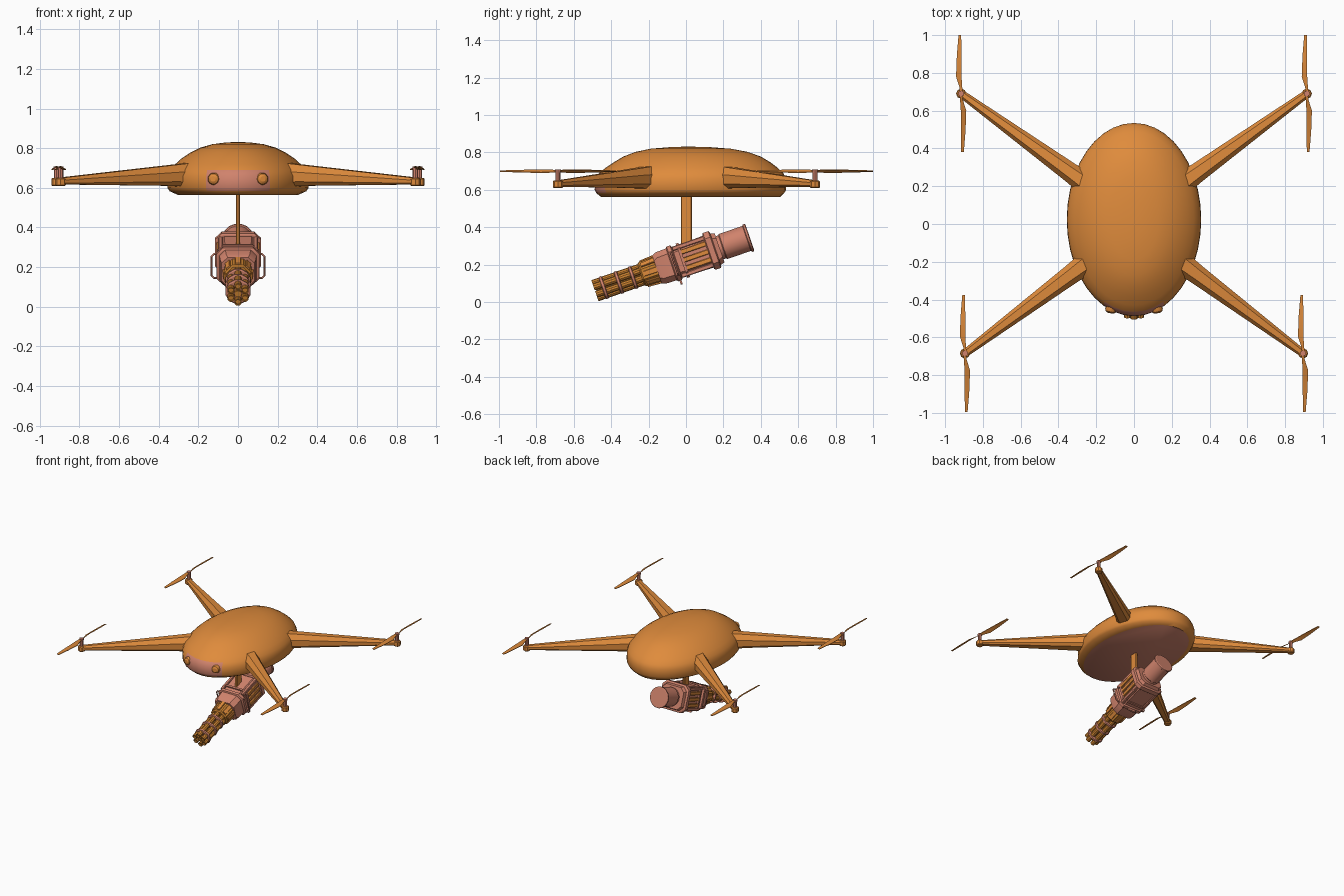
import bpy, bmesh, math
from mathutils import Vector, Matrix

if "Cube" in bpy.data.objects:
    bpy.data.objects.remove(bpy.data.objects["Cube"])

def material(name, rgb):
    m = bpy.data.materials.new(name)
    m.diffuse_color = (*rgb, 1)
    m.use_nodes = True
    m.node_tree.nodes["Principled BSDF"].inputs["Base Color"].default_value = m.diffuse_color
    return m

ORANGE = material("orange", (0.74, 0.26, 0.045))
PINK = material("dusty_pink", (0.63, 0.225, 0.15))
OCHRE = material("ochre", (0.62, 0.23, 0.03))

def loft(name, rings, mats, matrix=Matrix(), rule=None, smooth=30):
    """Skin closed rings of points, cap both ends."""
    bm = bmesh.new()
    vs = [[bm.verts.new(matrix @ Vector(p)) for p in r] for r in rings]
    n = len(vs[0])
    for a, b in zip(vs, vs[1:]):
        for i in range(n):
            j = (i + 1) % n
            bm.faces.new((a[i], a[j], b[j], b[i]))
    bm.faces.new(vs[0][::-1])
    bm.faces.new(vs[-1])
    bmesh.ops.recalc_face_normals(bm, faces=bm.faces)
    if rule:
        for f in bm.faces:
            f.material_index = rule(f)
    me = bpy.data.meshes.new(name)
    bm.to_mesh(me)
    bm.free()
    for m in mats:
        me.materials.append(m)
    ob = bpy.data.objects.new(name, me)
    bpy.context.collection.objects.link(ob)
    if smooth:
        bpy.ops.object.select_all(action='DESELECT')
        ob.select_set(True)
        bpy.context.view_layer.objects.active = ob
        bpy.ops.object.shade_smooth_by_angle(angle=math.radians(smooth))
    return ob

def ellipse(rx, ry, z, n, cx=0, cy=0, phase=0):
    return [(cx + rx * math.cos(phase + 2 * math.pi * i / n),
             cy + ry * math.sin(phase + 2 * math.pi * i / n), z) for i in range(n)]

def chamfered(hx, hy, c, z, cx=0, cy=0):
    pts = [(hx, hy - c), (hx - c, hy), (c - hx, hy), (-hx, hy - c),
           (-hx, c - hy), (c - hx, -hy), (hx - c, -hy), (hx, c - hy)]
    return [(cx + x, cy + y, z) for x, y in pts]

# Oval hull: half width, front y, back y, height
profile = [(.30, -.455, .505, .563), (.345, -.48, .525, .583), (.356, -.488, .535, .60),
           (.354, -.487, .535, .66), (.342, -.465, .52, .69), (.318, -.43, .49, .718),
           (.285, -.385, .45, .748), (.24, -.335, .40, .778), (.19, -.27, .33, .803),
           (.13, -.19, .24, .82), (.06, -.08, .12, .829), (.01, -.01, .03, .831)]
def hull_rule(f):
    c = f.calc_center_median()
    if c.z < .565:
        return 1                                   # underside
    return int(c.y < 0 and abs(c.x) < .18 and .583 < c.z < .69)   # nose panel
loft("hull", [ellipse(w, (b - a) / 2, z, 40, 0, (a + b) / 2) for w, a, b, z in profile],
     [ORANGE, PINK], rule=hull_rule, smooth=40)

# Round sensors in the nose
for s in (-1, 1):
    m = Matrix.Translation((s * .118, -.435, .645)) @ Matrix.Rotation(math.radians(90), 4, 'X') \
        @ Matrix.Rotation(math.radians(s * 12), 4, 'Y')
    loft("nose_sensor", [ellipse(r, r, z, 16) for r, z in
                         ((.031, -.02), (.031, .02), (.026, .031), (.014, .038))], [ORANGE], m)

# Arms with motors and propellers
def arm_ring(cx, cy, d, w, z0, z1):
    side = Vector((-d.y, d.x, 0))
    prof = [(-1, .2), (-1, .65), (-.5, 1), (.5, 1), (1, .65), (1, .2), (.6, 0), (-.6, 0)]
    return [Vector((cx, cy, z0 + (z1 - z0) * v)) + side * w * u for u, v in prof]

for sx in (-1, 1):
    for tip, root in (((.915, .69), (.25, .21)), ((.895, -.685), (.25, -.205))):
        tx, ty = sx * tip[0], tip[1]
        rx, ry = sx * root[0], root[1]
        d = Vector((tx - rx, ty - ry, 0)).normalized()
        mid = (rx + (tx - rx) * .13, ry + (ty - ry) * .13)
        loft("arm", [arm_ring(rx, ry, d, .06, .605, .725), arm_ring(*mid, d, .052, .61, .715),
                     arm_ring(tx, ty, d, .021, .617, .65)], [ORANGE])
        T = Matrix.Translation((tx, ty, 0))
        loft("motor_base", [ellipse(r, r, z, 8) for r, z in
                            ((.022, .609), (.027, .614), (.027, .644), (.021, .65))], [ORANGE], T)
        loft("motor_shaft", [ellipse(.014, .014, .648, 8), ellipse(.014, .014, .698, 8)], [PINK], T)
        loft("propeller_hub", [ellipse(.016, .016, .693, 8), ellipse(.016, .016, .708, 8)], [PINK], T)
        for k in (0, 1):
            R = T @ Matrix.Translation((0, 0, .70)) @ Matrix.Rotation(math.pi * k, 4, 'Z')
            secs = []
            for y, x0, x1, h in ((0, .010, -.010, .003), (.03, .006, -.008, .006),
                                 (.09, .002, -.027, .008), (.20, .002, -.023, .005),
                                 (.31, 0, -.014, .002)):
                secs.append([(x0, y, h + .002), (x1, y, -h + .002),
                             (x1, y, -h - .002), (x0, y, h - .002)])
            loft("propeller_blade", secs, [ORANGE], R)

# Flat strut carrying the turret
loft("strut", [chamfered(.010, .029, .004, z, 0, .002) for z in (.30, .575)], [ORANGE])

# Turret frame: local z runs muzzle to rear, local y points down
ang = math.radians(19)
c, s = math.cos(ang), math.sin(ang)
G = Matrix(((1, 0, 0, 0), (0, s, c, -.487), (0, -c, s, .061), (0, 0, 0, 1)))

def turned(name, pts, mat, n=12, m=G):
    return loft(name, [ellipse(r, r, t, n, phase=math.pi / n) for r, t in pts], [mat], m)

def boxed(name, pts, mat, cx=0, cy=0):
    return loft(name, [chamfered(hx, hy, ch, t, cx, cy) for hx, hy, ch, t in pts], [mat], G)

# Rotating barrels
for i in range(6):
    a = math.pi * (i / 3 + 1 / 6)
    turned("barrel", [(.013, .012), (.013, 0), (.0185, 0), (.0185, .29)], OCHRE, 10,
           G @ Matrix.Translation((.041 * math.cos(a), .041 * math.sin(a), 0)))
turned("barrel_core", [(.018, .01), (.018, .29)], OCHRE, 8)
for t in (.04, .125, .205):
    turned("barrel_clamp", [(.058, t), (.065, t + .004), (.065, t + .016), (.058, t + .02)], PINK)

# Forward housing
turned("forward_housing", [(.064, .26), (.072, .268), (.076, .38), (.084, .43)], OCHRE, 8)
for i in range(8):
    m = G @ Matrix.Rotation(math.pi * i / 4, 4, 'Z')
    loft("housing_rib", [chamfered(.014, .006, .002, .275, 0, .068),
                         chamfered(.016, .006, .002, .425, 0, .078)], [ORANGE], m)
boxed("housing_collar", [(.082, .078, .03, .35), (.09, .088, .03, .37), (.094, .09, .03, .44)], PINK)

# Main receiver with flanges and side slats
boxed("front_flange", [(.10, .09, .03, .432), (.108, .098, .032, .438),
                       (.108, .098, .032, .458), (.10, .09, .03, .464)], PINK)
boxed("receiver", [(.094, .086, .03, .46), (.10, .09, .03, .66)], PINK)
boxed("mid_band", [(.106, .097, .032, .49), (.106, .097, .032, .505)], PINK)
for sx in (-1, 1):
    for y in (-.045, 0, .045):
        boxed("side_slat", [(.008, .013, .003, .505), (.008, .013, .003, .645)], ORANGE, sx * .101, y)
    for y in (-1, 1):
        boxed("edge_rail", [(.012, .012, .004, .465), (.012, .012, .004, .66)], PINK, sx * .088, y * .076)
boxed("rear_flange", [(.108, .096, .032, .64), (.116, .104, .034, .646),
                      (.116, .104, .034, .676), (.108, .096, .032, .682)], PINK)
boxed("rear_plate", [(.102, .09, .03, .68), (.094, .082, .03, .705)], PINK)

# Rear motor drum
turned("rear_drum", [(.066, .70), (.066, .72), (.072, .725), (.072, .858), (.079, .862),
                     (.079, .872), (.073, .876)], PINK, 16)

# Tube handles on both sides
for sx in (-1, 1):
    cu = bpy.data.curves.new("side_handle", 'CURVE')
    cu.dimensions = '3D'
    cu.bevel_depth = .005
    cu.bevel_resolution = 1
    sp = cu.splines.new('POLY')
    path = [(.095, -.062), (.122, -.062), (.134, -.048), (.134, .052), (.122, .066), (.095, .066)]
    sp.points.add(len(path) - 1)
    for p, (x, y) in zip(sp.points, path):
        p.co = (*(G @ Vector((sx * x, y, .45))), 1)
    cu.materials.append(PINK)
    bpy.context.collection.objects.link(bpy.data.objects.new("side_handle", cu))

# Small bracket below the receiver
boxed("lower_bracket", [(.03, .02, .004, .445), (.03, .02, .004, .456)], PINK, 0, .10)
